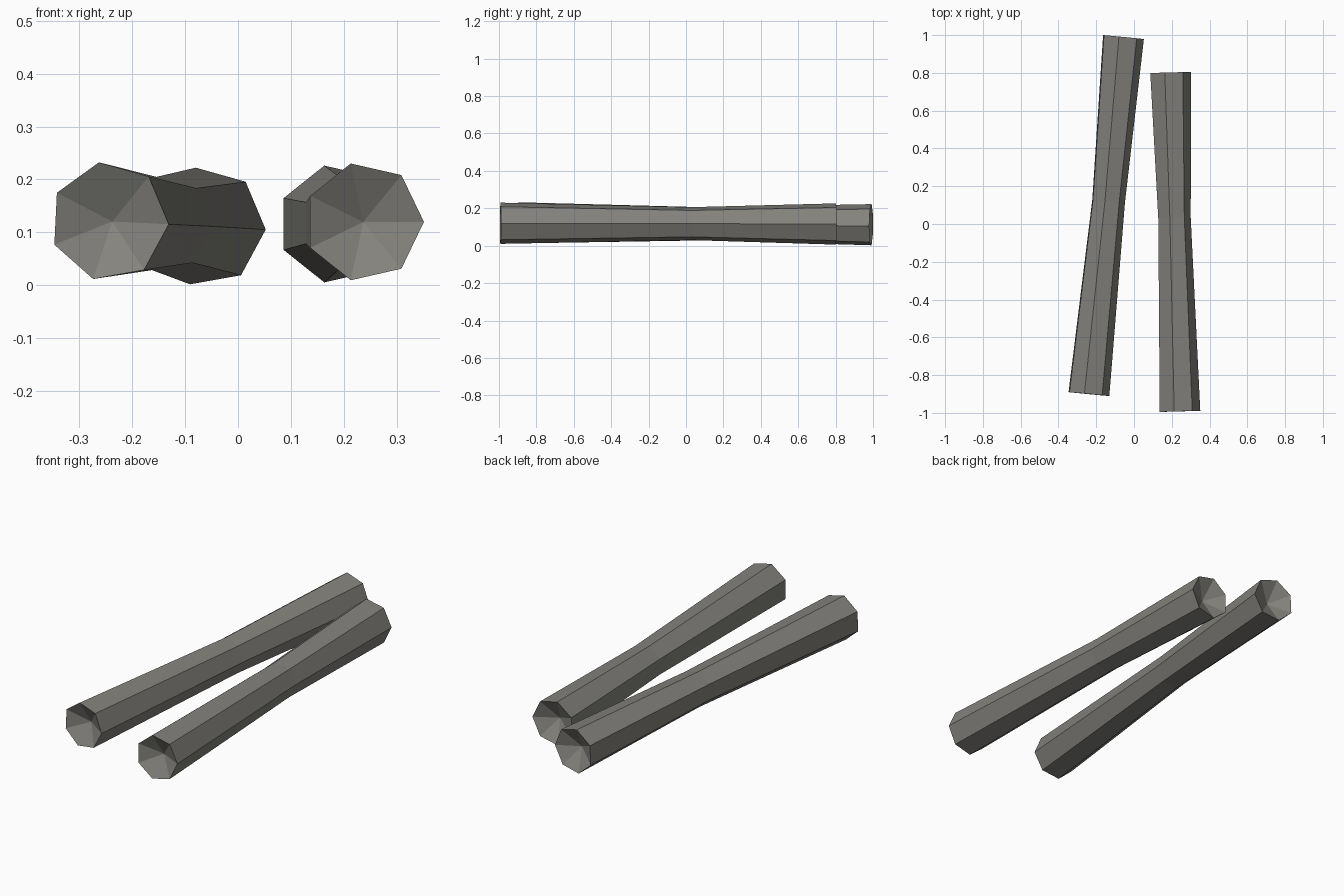
import bpy, bmesh, math
from mathutils import Vector

if "Cube" in bpy.data.objects:
    bpy.data.objects.remove(bpy.data.objects["Cube"])

SIDES = 7
RADIUS = 0.113
CAP_DEPTH = 0.06

bark = bpy.data.materials.new("grey_wood")
bark.diffuse_color = (0.23, 0.225, 0.205, 1)
bark.use_nodes = True
bark.node_tree.nodes["Principled BSDF"].inputs["Base Color"].default_value = bark.diffuse_color


def log(name, front, middle, back, spin):
    """Seven-sided log with a narrow waist and hollowed ends."""
    front, middle, back = Vector(front), Vector(middle), Vector(back)
    axis = (back - front).normalized()
    side = axis.cross(Vector((0, 0, 1))).normalized()
    up = side.cross(axis)
    bm = bmesh.new()

    # Rings across the log: wide, narrow, wide
    rings = []
    for centre, scale in ((front, 1), (middle, 0.8), (back, 1)):
        ring = []
        for i in range(SIDES):
            a = math.tau * i / SIDES + spin
            offset = side * math.cos(a) + up * math.sin(a)
            ring.append(bm.verts.new(centre + offset * RADIUS * scale))
        rings.append(ring)

    # Bark faces
    for r0, r1 in zip(rings, rings[1:]):
        for i in range(SIDES):
            j = (i + 1) % SIDES
            bm.faces.new((r0[i], r0[j], r1[j], r1[i]))

    # Sunken fan at each end
    for ring, point in ((rings[0], front + axis * CAP_DEPTH),
                        (rings[-1], back - axis * CAP_DEPTH)):
        hub = bm.verts.new(point)
        for i in range(SIDES):
            bm.faces.new((ring[i], ring[(i + 1) % SIDES], hub))

    bmesh.ops.recalc_face_normals(bm, faces=bm.faces)
    mesh = bpy.data.meshes.new(name)
    bm.to_mesh(mesh)
    bm.free()
    mesh.materials.append(bark)
    obj = bpy.data.objects.new(name, mesh)
    bpy.context.collection.objects.link(obj)


log("left_log", (-0.243, -0.90, 0.121), (-0.138, 0.12, 0.116),
    (-0.06, 0.99, 0.111), math.radians(-2.8))
log("right_log", (0.238, -0.992, 0.12), (0.21, 0.03, 0.118),
    (0.188, 0.802, 0.116), 0)
